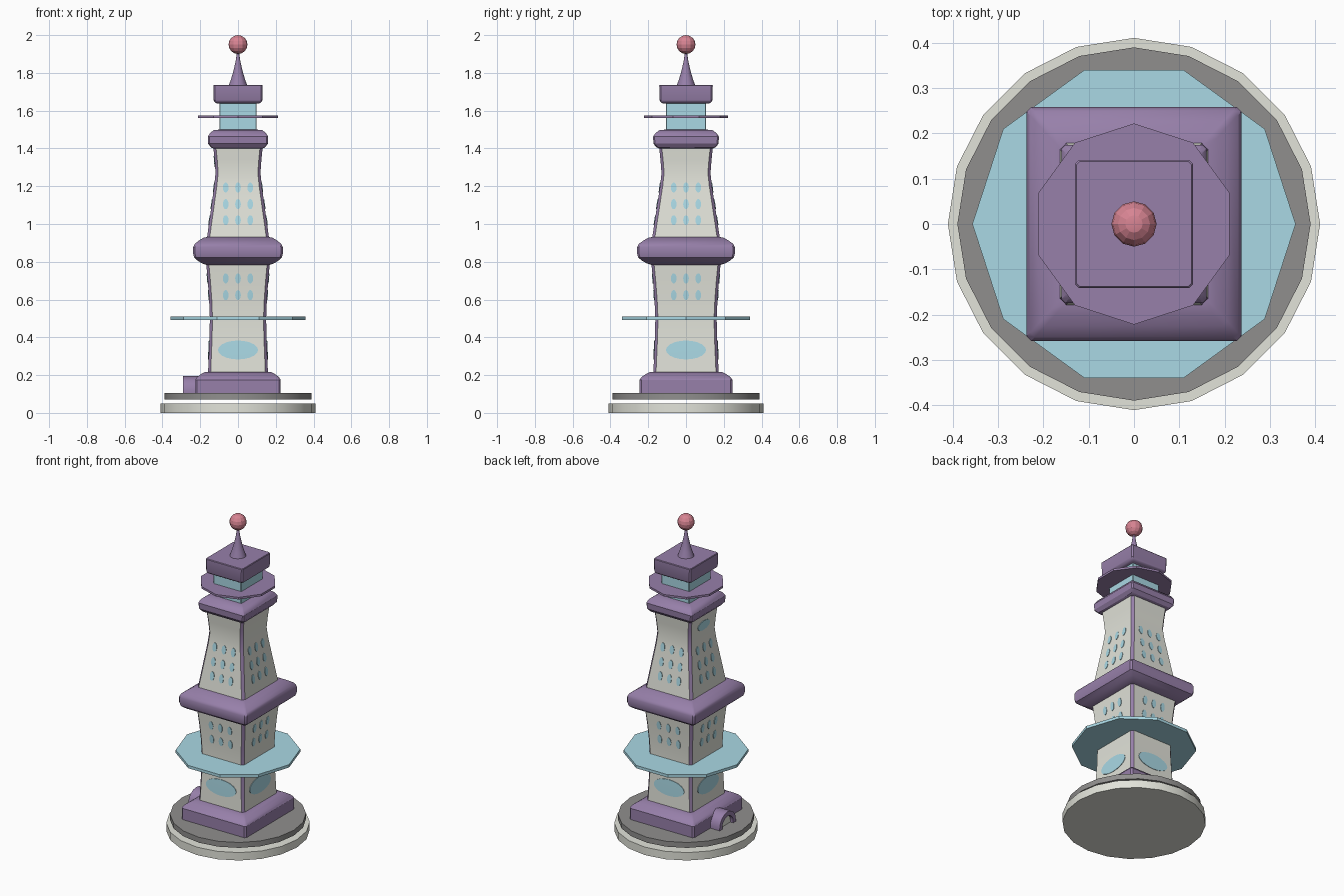
import bpy, bmesh, math

if "Cube" in bpy.data.objects:
    bpy.data.objects.remove(bpy.data.objects["Cube"])

YR = 1.09  # tower is slightly deeper than wide


def mat(name, rgb):
    m = bpy.data.materials.new(name)
    m.diffuse_color = (*rgb, 1)
    m.use_nodes = True
    m.node_tree.nodes["Principled BSDF"].inputs["Base Color"].default_value = m.diffuse_color
    return m


PURPLE = mat("purple trim", (0.31, 0.215, 0.40))
CREAM = mat("cream stone", (0.76, 0.77, 0.70))
BLUE = mat("pale blue", (0.40, 0.69, 0.78))
GREY = mat("dark grey", (0.28, 0.275, 0.27))
PINK = mat("pink", (0.68, 0.23, 0.29))


def finish(name, bm, mats, angle=30):
    bmesh.ops.recalc_face_normals(bm, faces=bm.faces)
    me = bpy.data.meshes.new(name)
    bm.to_mesh(me)
    bm.free()
    for m in mats:
        me.materials.append(m)
    ob = bpy.data.objects.new(name, me)
    bpy.context.collection.objects.link(ob)
    bpy.ops.object.select_all(action='DESELECT')
    ob.select_set(True)
    bpy.context.view_layer.objects.active = ob
    bpy.ops.object.shade_smooth_by_angle(angle=math.radians(angle))
    return ob


def loft(name, rings, mats, corner_index=None):
    """Skin a stack of equal-count rings; the corner sides may take a second material."""
    bm = bmesh.new()
    vs = [[bm.verts.new(p) for p in r] for r in rings]
    n = len(vs[0])
    for a, b in zip(vs, vs[1:]):
        for i in range(n):
            j = (i + 1) % n
            f = bm.faces.new((a[i], a[j], b[j], b[i]))
            if corner_index is not None and i % 2 == 0:
                f.material_index = corner_index
    bm.faces.new(vs[0][::-1])
    bm.faces.new(vs[-1])
    return finish(name, bm, mats)


def square_ring(h, z, c):
    x, y = h, h * YR
    return [(x, y - c, z), (x - c, y, z), (-x + c, y, z), (-x, y - c, z),
            (-x, -y + c, z), (-x + c, -y, z), (x - c, -y, z), (x, -y + c, z)]


def tower(name, prof, mats, c=0.012, corner=None):
    return loft(name, [square_ring(h, z, c) for z, h in prof], mats, corner)


def turned(name, prof, n, m, phase=0.0):
    return loft(name, [[(r * math.cos(phase + 2 * math.pi * i / n),
                         r * math.sin(phase + 2 * math.pi * i / n), z)
                        for i in range(n)] for z, r in prof], [m])


# Round plinth discs
turned("plinth_disc", [(0, .411), (.05, .411)], 20, CREAM)
turned("plinth_step", [(.07, .39), (.104, .39)], 20, GREY)

# Tower shafts with purple corner strips
LOWER = [(.2, .159), (.3, .155), (.4, .151), (.5, .149), (.6, .153), (.7, .160), (.82, .171)]
UPPER = [(.9, .168), (1.0, .154), (1.1, .140), (1.2, .126), (1.27, .119), (1.34, .124), (1.43, .133)]
tower("lower_shaft", LOWER, [CREAM, PURPLE], c=.014, corner=1)
tower("upper_shaft", UPPER, [CREAM, PURPLE], c=.014, corner=1)

# Purple bands
tower("tower_foot", [(.1, .226), (.175, .226), (.19, .216), (.208, .192), (.217, .172), (.217, .15)],
      [PURPLE], c=.01)
tower("middle_band", [(.783, .165), (.79, .187), (.803, .21), (.822, .232), (.842, .237),
                      (.877, .237), (.895, .229), (.913, .206), (.927, .183), (.932, .16)],
      [PURPLE], c=.01)
tower("upper_band", [(1.398, .125), (1.405, .143), (1.425, .158), (1.462, .16),
                     (1.482, .148), (1.497, .128), (1.5, .095)], [PURPLE], c=.008)

# Lookout neck, thin discs and cap
tower("lookout_neck", [(1.49, .098), (1.65, .098)], [BLUE], c=.004)
turned("lookout_disc", [(1.562, .222), (1.575, .222)], 10, PURPLE, math.pi / 2)
turned("lower_disc", [(.492, .357), (.51, .357)], 10, BLUE)
tower("cap", [(1.638, .112), (1.646, .124), (1.656, .129), (1.733, .13), (1.737, .127)], [PURPLE], c=.008)

# Spire and ball
turned("spire", [(1.73, .05), (1.77, .036), (1.81, .024), (1.86, .013), (1.915, .004)], 12, PURPLE)
bm = bmesh.new()
bmesh.ops.create_uvsphere(bm, u_segments=12, v_segments=8, radius=.05)
bmesh.ops.translate(bm, verts=bm.verts, vec=(0, 0, 1.95))
finish("spire_ball", bm, [PINK], 10)


# Oval windows following the sloped shaft faces
def half_at(prof, z):
    for (z0, h0), (z1, h1) in zip(prof, prof[1:]):
        if z0 <= z <= z1:
            return h0 + (h1 - h0) * (z - z0) / (z1 - z0)
    return prof[-1][1]


def oval(bm, prof, side, u0, z0, ru, rz, n=14):
    def place(u, z, off):
        h = half_at(prof, z)
        return [(u, -h * YR - off, z), (h + off, u, z),
                (-u, h * YR + off, z), (-h - off, -u, z)][side]
    pts = [(u0 + ru * math.cos(2 * math.pi * i / n), z0 + rz * math.sin(2 * math.pi * i / n))
           for i in range(n)]
    out = [bm.verts.new(place(u, z, .003)) for u, z in pts]
    inn = [bm.verts.new(place(u, z, -.003)) for u, z in pts]
    mid = bm.verts.new(place(u0, z0, .0035))
    for i in range(n):
        j = (i + 1) % n
        bm.faces.new((mid, out[i], out[j]))
        bm.faces.new((out[i], inn[i], inn[j], out[j]))
    bm.faces.new(inn[::-1])


bm = bmesh.new()
for side in range(4):
    oval(bm, LOWER, side, 0, .333, .106, .05, 20)
    for u in (-.065, 0, .065):
        for z in (.623, .712):
            oval(bm, LOWER, side, u, z, .015, .027)
        for z in (1.02, 1.105, 1.193):
            oval(bm, UPPER, side, u, z, .015, .027)
oval(bm, UPPER, 3, 0, 1.33, .06, .03)  # single high window on the left
finish("oval_windows", bm, [BLUE])

# Arched doorway on the left side
ARC = [(.08, -.008)] + [(math.cos(math.pi * i / 8) * .08, math.sin(math.pi * i / 8) * .075 + .012)
                        for i in range(9)] + [(-.08, -.008)]
K = .68
bm = bmesh.new()
rows = []
for u, v in ARC:
    rows.append([bm.verts.new(p) for p in (
        (-.292, u, .108 + v), (-.2, u, .108 + v),
        (-.2, u * K, .108 + v * K), (-.292, u * K, .108 + v * K))])
for a, b in zip(rows, rows[1:]):
    for i in range(4):
        j = (i + 1) % 4
        bm.faces.new((a[i], a[j], b[j], b[i]))
bm.faces.new(rows[0])
bm.faces.new(rows[-1])
finish("door_arch", bm, [PURPLE])
loft("door_panel", [[(x, u * .7, .108 + v * .7) for u, v in ARC] for x in (-.272, -.264)], [CREAM])
